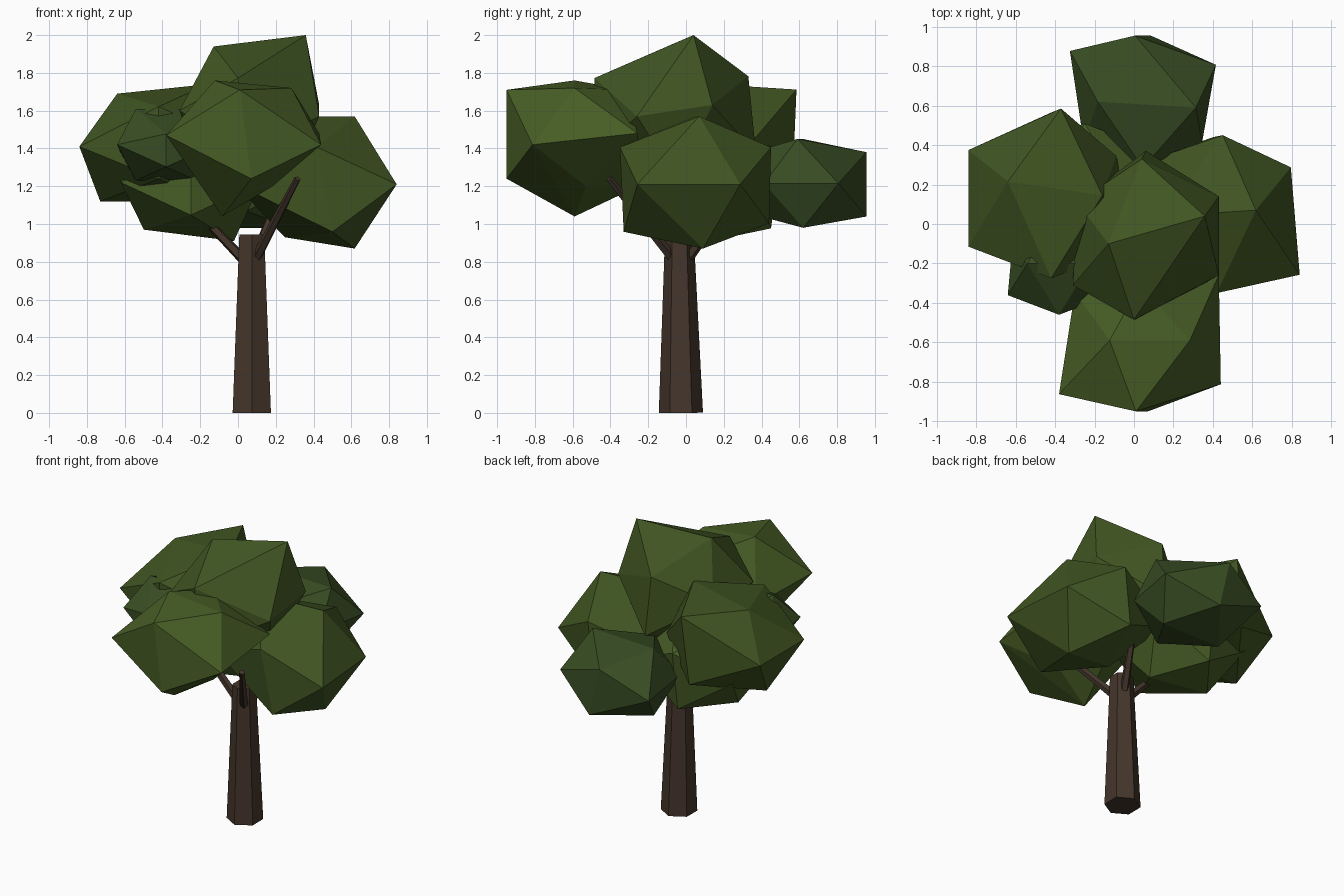
import bpy, bmesh, math
from mathutils import Vector

if "Cube" in bpy.data.objects:
    bpy.data.objects.remove(bpy.data.objects["Cube"])

PHI = (1 + math.sqrt(5)) / 2


def material(name, rgb):
    m = bpy.data.materials.new(name)
    m.diffuse_color = (*rgb, 1)
    m.use_nodes = True
    m.node_tree.nodes["Principled BSDF"].inputs["Base Color"].default_value = m.diffuse_color
    return m


bark = material("bark", (0.058, 0.036, 0.024))
mid_green = material("mid_green", (0.052, 0.092, 0.016))
light_green = material("light_green", (0.063, 0.112, 0.019))
cool_green = material("cool_green", (0.040, 0.075, 0.017))


def add_object(name, bm, mat):
    mesh = bpy.data.meshes.new(name)
    bm.to_mesh(mesh)
    bm.free()
    mesh.materials.append(mat)
    obj = bpy.data.objects.new(name, mesh)
    bpy.context.collection.objects.link(obj)
    return obj


def limb(name, start, end, r1, r2, sides):
    """Tapered flat-sided limb between two points."""
    start, end = Vector(start), Vector(end)
    axis = end - start
    bm = bmesh.new()
    bmesh.ops.create_cone(bm, cap_ends=True, segments=sides,
                          radius1=r1, radius2=r2, depth=axis.length)
    obj = add_object(name, bm, bark)
    obj.location = (start + end) / 2
    obj.rotation_euler = Vector((0, 0, 1)).rotation_difference(axis).to_euler()


def leaf_clump(name, centre, half, mat, nudges={}):
    """Twenty-faced clump with half-extents; nudges are keyed by corner signs."""
    bm = bmesh.new()
    for a in (-1, 1):
        for b in (-1, 1):
            for sign in ((a, b, 0), (0, a, b), (a, 0, b)):
                # golden rectangles: (phi, 1, 0), (0, phi, 1), (1, 0, phi)
                long_axis = {2: 0, 0: 1, 1: 2}[sign.index(0)]
                p = [s * (1 if k == long_axis else 1 / PHI) for k, s in enumerate(sign)]
                shift = nudges.get(sign, (0, 0, 0))
                bm.verts.new([c + h * q + d for c, h, q, d in zip(centre, half, p, shift)])
    bmesh.ops.convex_hull(bm, input=bm.verts)
    bmesh.ops.recalc_face_normals(bm, faces=bm.faces)
    add_object(name, bm, mat)


# Trunk
limb("trunk", (0.073, -0.027, 0), (0.073, -0.035, 0.945), 0.117, 0.076, 6)

# Three branches fanned around the trunk
for n, (deg, top) in enumerate(((-57, 1.24), (63, 1.31), (180, 1.24))):
    c, s = math.cos(math.radians(deg)), math.sin(math.radians(deg))
    limb(f"branch_{n + 1}", (0.07 + 0.03 * c, -0.03 + 0.03 * s, 0.80),
         (0.07 + 0.45 * c, -0.03 + 0.45 * s, top), 0.029, 0.018, 5)

# Foliage
leaf_clump("foliage_top", (0.06, -0.05, 1.60), (0.37, 0.42, 0.36), mid_green, {
    (1, 0, 1): (0.07, 0.09, 0.04), (-1, 0, 1): (0.04, -0.05, -0.02),
    (0, -1, 1): (-0.06, -0.015, -0.05), (0, 1, 1): (-0.02, -0.04, -0.04),
    (-1, 1, 0): (0.02, -0.1, 0), (1, 1, 0): (0, -0.07, 0.03),
    (1, -1, 0): (0, 0.05, -0.03)})
leaf_clump("foliage_left", (-0.42, 0.145, 1.43), (0.42, 0.42, 0.31), mid_green, {
    (-1, 0, 1): (0.04, 0.07, -0.05), (-1, 0, -1): (-0.05, 0, 0),
    (0, 1, 1): (0.05, 0.02, 0.09), (-1, 1, 0): (0, -0.03, -0.02),
    (-1, -1, 0): (0, 0, -0.02), (1, 1, 0): (-0.09, -0.06, 0)})
leaf_clump("foliage_right", (0.40, 0.04, 1.22), (0.425, 0.40, 0.35), mid_green, {
    (-1, 0, -1): (0.11, 0, 0.06), (0, -1, -1): (0.10, 0.03, -0.045),
    (0, -1, 1): (0.02, 0.01, -0.03), (0, 1, 1): (0.05, 0.01, -0.03),
    (1, 0, 1): (-0.045, 0.03, 0), (1, 0, -1): (-0.045, 0.05, 0),
    (1, -1, 0): (0.015, -0.05, -0.01), (1, 1, 0): (-0.03, 0, -0.01)})
leaf_clump("foliage_front", (0.03, -0.59, 1.42), (0.41, 0.36, 0.34), light_green, {
    (1, 0, -1): (-0.10, 0.06, 0.12), (-1, 0, -1): (0.14, 0, -0.04),
    (0, -1, 1): (-0.02, 0, 0.08), (-1, -1, 0): (0, -0.05, 0.05),
    (0, -1, -1): (0.04, 0, 0.03), (-1, 1, 0): (0.08, 0.02, 0),
    (1, 1, 0): (-0.01, 0.11, 0.06), (0, 1, 1): (0, -0.08, 0.08),
    (1, 0, 1): (0, 0, -0.04), (-1, 0, 1): (0.10, 0, 0)})
leaf_clump("foliage_back", (0.045, 0.62, 1.215), (0.37, 0.335, 0.235), cool_green, {
    (0, 1, 1): (-0.04, 0, 0.02), (0, 1, -1): (0.04, 0, -0.03),
    (-1, 1, 0): (0, 0.05, 0), (1, 1, 0): (0, -0.02, 0),
    (-1, -1, 0): (0.07, 0, 0), (1, -1, 0): (-0.07, 0, 0),
    (1, 0, 1): (0.04, -0.03, 0)})
leaf_clump("foliage_low", (-0.25, 0.13, 1.22), (0.37, 0.38, 0.28), light_green, {
    (1, 0, -1): (0, 0, -0.03), (-1, 0, -1): (-0.02, 0, 0.03),
    (0, 1, -1): (0, -0.06, -0.07)})
leaf_clump("foliage_small", (-0.38, -0.20, 1.42), (0.26, 0.26, 0.19), cool_green, {
    (0, -1, 1): (0, 0, -0.06), (-1, 1, 0): (0.03, 0, -0.07),
    (-1, -1, 0): (0, 0, 0)})
